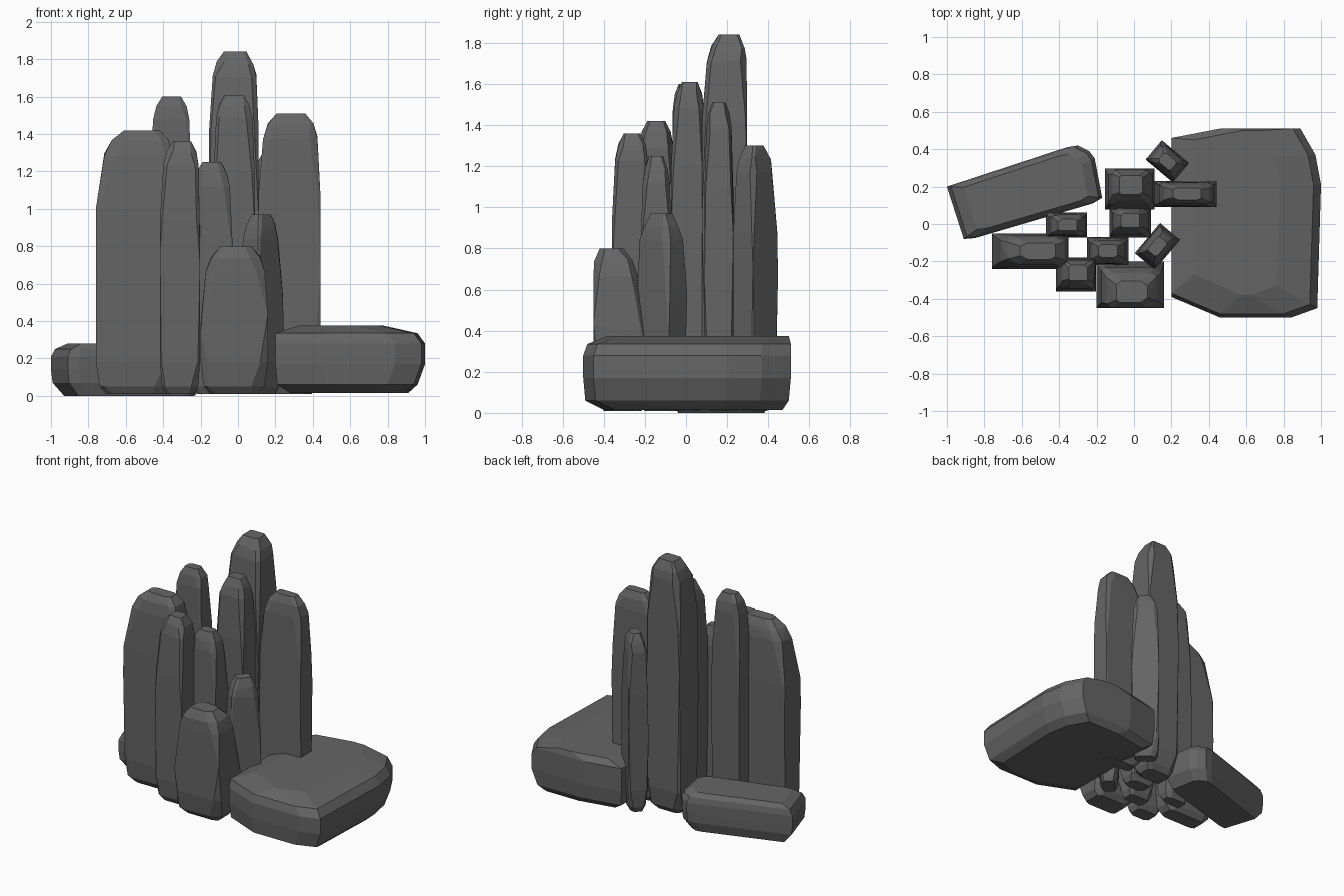
import bpy, bmesh, math, random
from mathutils import Vector, Matrix

random.seed(4)
cube = bpy.data.objects.get("Cube")
if cube:
    bpy.data.objects.remove(cube, do_unlink=True)

stone = bpy.data.materials.new("dark grey stone")
stone.use_nodes = True
grey = (0.13, 0.13, 0.13, 1)
stone.diffuse_color = grey
stone.node_tree.nodes["Principled BSDF"].inputs["Base Color"].default_value = grey


def hull(name, points, matrix=Matrix()):
    """Chiselled rock: flat-faced convex solid around the points."""
    bm = bmesh.new()
    for p in points:
        bm.verts.new(matrix @ Vector(p))
    found = bmesh.ops.convex_hull(bm, input=bm.verts[:])
    inner = {g for g in found["geom_interior"] + found["geom_unused"]
             if isinstance(g, bmesh.types.BMVert)}
    bmesh.ops.delete(bm, geom=list(inner), context="VERTS")
    bmesh.ops.dissolve_limit(bm, angle_limit=math.radians(2),
                             verts=bm.verts[:], edges=bm.edges[:])
    bmesh.ops.recalc_face_normals(bm, faces=bm.faces[:])
    mesh = bpy.data.meshes.new(name)
    bm.to_mesh(mesh)
    bm.free()
    mesh.materials.append(stone)
    obj = bpy.data.objects.new(name, mesh)
    bpy.context.collection.objects.link(obj)
    return obj


def column(name, x, y, width, depth, height, skew=(0, 0), turn=0):
    """Standing stone: rings taper at the foot and towards a chipped crown."""
    hx, hy = width / 2, depth / 2
    # height, scale in x and y, corner cut, share of the crown skew
    rings = [(0.01, .72, .6, .35, 0), (0.05, .9, .86, .3, 0),
             (0.18, 1, 1, .16, 0), (height - .42, 1, 1, .12, 0),
             (height - .12, .88, .88, .25, .5),
             (height - .05, .74, .74, .3, .8), (height, .46, .46, .3, 1)]
    points = []
    for z, sx, sy, cut, share in rings:
        for i in (-1, 1):
            for j in (-1, 1):
                c = cut * random.uniform(.4, 1.5)
                drop = random.uniform(0, .02) if share and z < height else 0
                for cx, cy in ((1, 1 - c), (1 - c, 1)):
                    px = i * cx * sx + skew[0] * share
                    py = j * cy * sy + skew[1] * share
                    px, py = (max(-1, min(1, v)) for v in (px, py))
                    points.append((px * hx, py * hy, z - drop))
        # one uncut corner keeps the block's square footprint
    for i in (-1, 1):
        for j in (-1, 1):
            points.append((i * hx, j * hy, height * random.uniform(.3, .6)))
    place = Matrix.Translation((x, y, 0)) @ Matrix.Rotation(math.radians(turn), 4, "Z")
    return hull(name, points, place)


# Cluster of standing stones
column("wide_left_column", -.555, -.145, .41, .19, 1.42, (.2, 0))
column("front_left_column", -.31, -.27, .215, .18, 1.36, (.1, .1))
column("back_left_column", -.36, -.005, .22, .135, 1.60, (.05, 0))
column("inner_column", -.14, -.145, .22, .15, 1.25, (0, 0))
column("centre_column", -.02, .01, .22, .165, 1.61, (0, .1))
column("tallest_column", -.022, .187, .265, .22, 1.84, (.05, .2))
column("right_column", .275, .16, .33, .14, 1.51, (.05, 0))
column("front_short_column", -.02, -.325, .36, .25, .80, (.05, -.3))
column("turned_front_column", .125, -.12, .21, .14, .97, (0, 0), 50)
column("turned_back_column", .178, .335, .19, .135, 1.30, (0, 0), -40)

# Broad fallen slab
slab = []
for z, x0, x1, y0, y1 in ((.015, .28, .91, -.40, .47), (.06, .21, .96, -.49, .5),
                          (.17, .2, 1, -.5, .51), (.28, .2, 1, -.5, .51),
                          (.335, .2, .96, -.48, .51), (.375, .32, .78, -.38, .5)):
    slab += [(x0, y0 + .11, z), (x0, y1 - .05, z), (x0 + .26, y0, z),
             (x0 + .26, y1, z), (x1 - .16, y0, z), (x1 - .02, y0 + .05, z),
             (x1 - .11, y1, z), (x1 - .03, y1 - .14, z), (x1, y1 - .3, z)]
hull("fallen_slab", slab)

# Smaller boulder lying at an angle
outline = [(-1, .2), (-.91, -.08), (-.85, -.075), (-.22, .11), (-.17, .14),
           (-.21, .35), (-.24, .39), (-.3, .42), (-.36, .41)]
middle = Vector((-.56, .18))
boulder = []
for z, s in ((0, .84), (.07, .98), (.14, 1), (.21, 1), (.25, .95), (.28, .8)):
    for p in outline:
        q = middle + (Vector(p) - middle) * s
        boulder.append((q.x, q.y, z))
hull("small_boulder", boulder)
